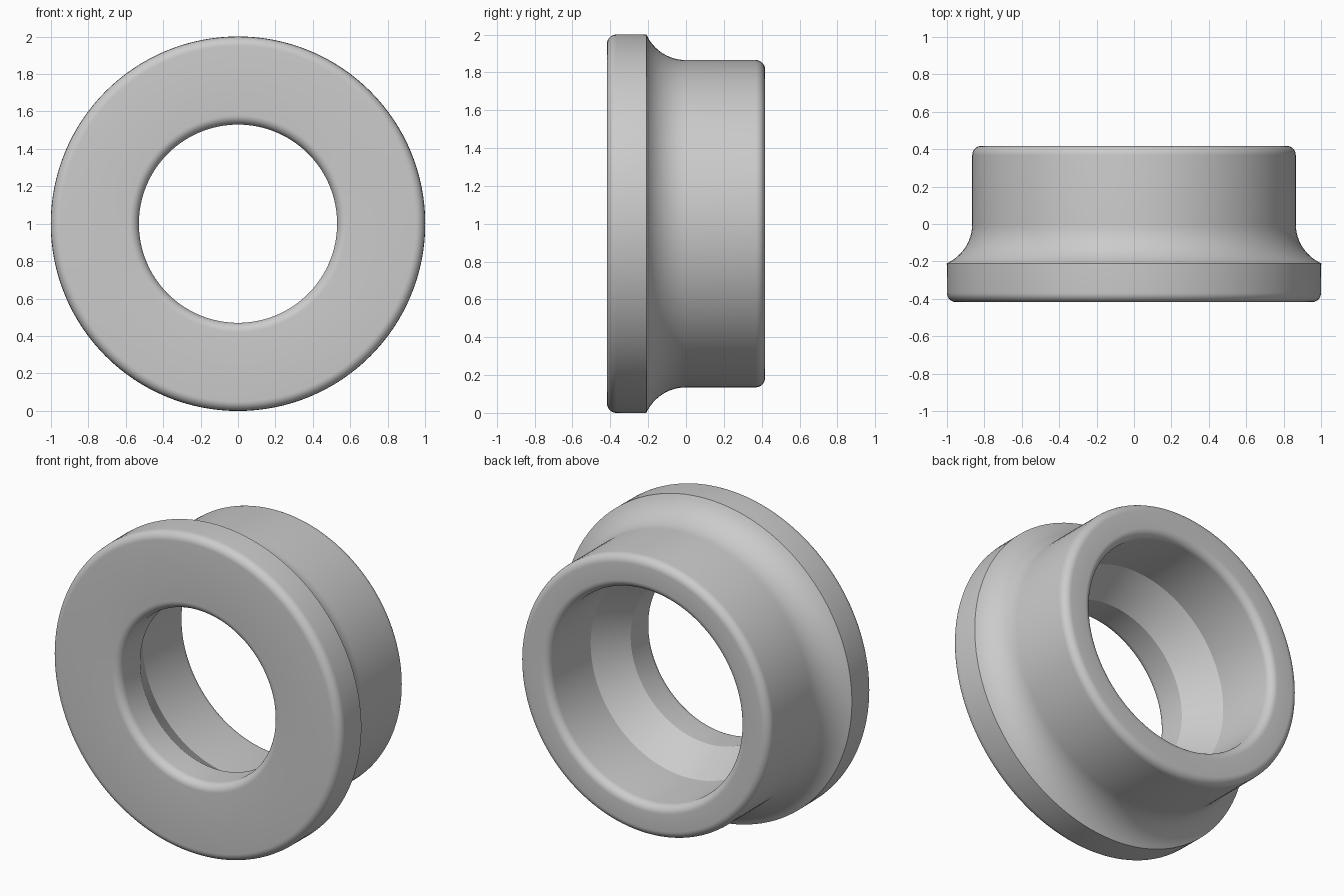
import bpy, bmesh, math
from mathutils import Matrix, Vector

cube = bpy.data.objects.get("Cube")
if cube:
    bpy.data.objects.remove(cube, do_unlink=True)

SEGMENTS = 128
HALF = 0.418      # half the depth along y
RIM = 0.05        # rounding of the end edges


def material(name, rgb):
    mat = bpy.data.materials.new(name)
    mat.use_nodes = True
    colour = (*rgb, 1.0)
    mat.diffuse_color = colour
    mat.node_tree.nodes["Principled BSDF"].inputs["Base Color"].default_value = colour
    return mat


def arc(centre, radius, start, end, steps=8):
    """Points (radius, depth) along an arc, angles in degrees."""
    points = []
    for i in range(steps + 1):
        a = math.radians(start + (end - start) * i / steps)
        points.append((centre[0] + radius * math.cos(a), centre[1] + radius * math.sin(a)))
    return points


def lathe(name, profile, mat):
    """Turn a closed (radius, depth) profile around the y axis."""
    bm = bmesh.new()
    rings = []
    for i in range(SEGMENTS):
        turn = Matrix.Rotation(math.tau * i / SEGMENTS, 3, 'Y')
        rings.append([bm.verts.new(turn @ Vector((r, y, 0))) for r, y in profile])
    n = len(profile)
    for i, ring in enumerate(rings):
        following = rings[(i + 1) % SEGMENTS]
        for j in range(n):
            k = (j + 1) % n
            bm.faces.new((ring[j], ring[k], following[k], following[j]))
    bmesh.ops.recalc_face_normals(bm, faces=bm.faces)
    mesh = bpy.data.meshes.new(name)
    bm.to_mesh(mesh)
    bm.free()
    mesh.materials.append(mat)
    obj = bpy.data.objects.new(name, mesh)
    bpy.context.collection.objects.link(obj)
    obj.location.z = 1.0
    bpy.context.view_layer.objects.active = obj
    obj.select_set(True)
    bpy.ops.object.shade_smooth_by_angle(angle=math.radians(25))
    return obj


FLANGE, BARREL = 1.0, 0.865        # outer radii
HOLE, BORE = 0.53, 0.66            # inner radii, front and back
FLANGE_BACK = -0.21
NECK = 0.23                        # radius of the hollow neck curve
neck_end = 180 + math.degrees(math.asin(-FLANGE_BACK / NECK))

front, back = RIM - HALF, HALF - RIM
profile = (
    arc((HOLE + RIM, front), RIM, 180, 270)            # front hole edge
    + arc((FLANGE - RIM, front), RIM, 270, 360)        # flange front edge
    + arc((BARREL + NECK, 0), NECK, neck_end, 180, 12) # hollow neck
    + arc((BARREL - RIM, back), RIM, 0, 90)            # barrel back edge
    + arc((BORE + RIM, back), RIM, 90, 180)            # back bore edge
    + [(BORE, 0.0), (HOLE, FLANGE_BACK)]               # sloped inner shoulder
)

lathe("flanged_bushing", profile, material("plain grey", (0.6, 0.6, 0.6)))
